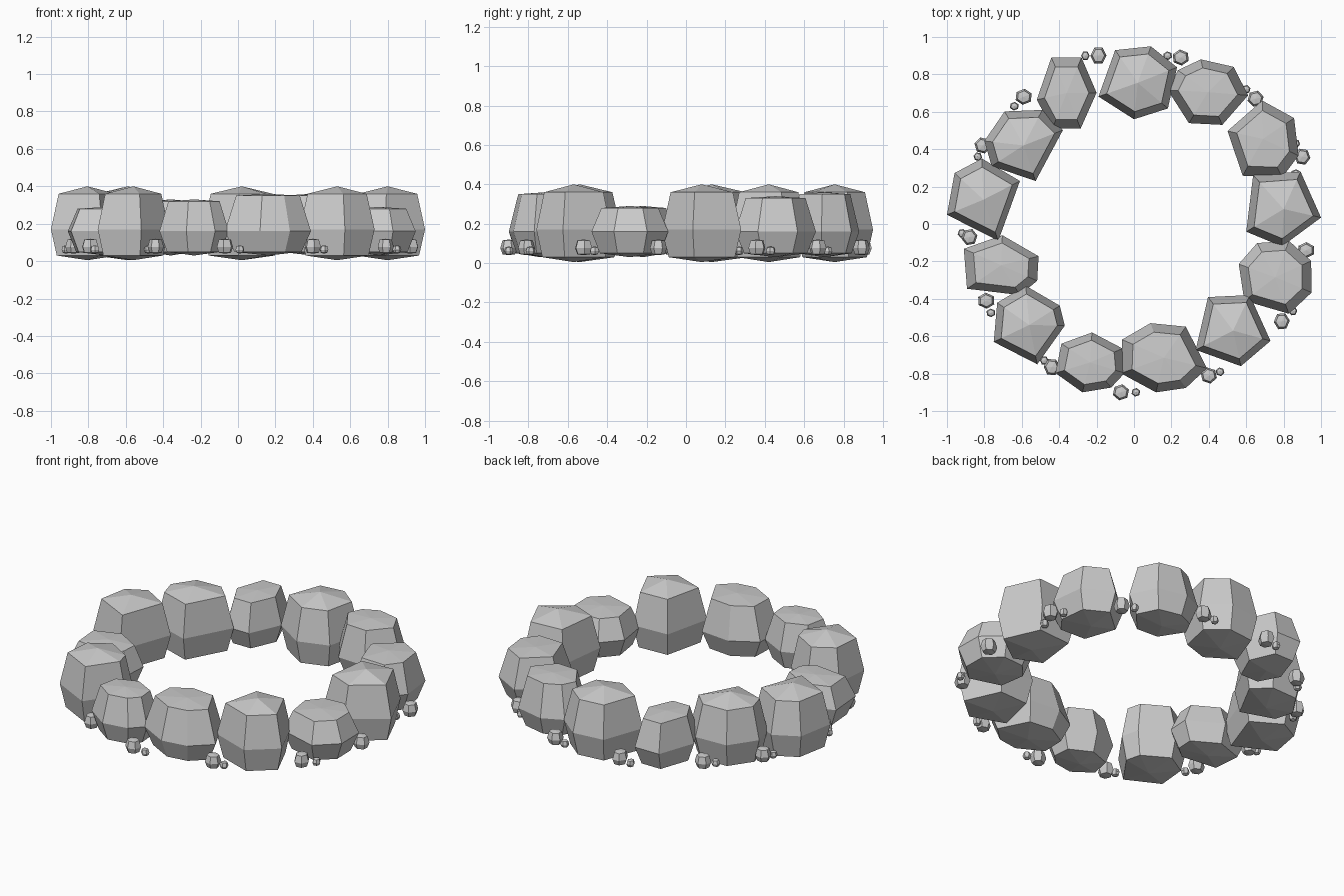
import bpy, bmesh
from math import cos, sin, radians

if "Cube" in bpy.data.objects:
    bpy.data.objects.remove(bpy.data.objects["Cube"])


def make_stone(name, x0, x1, y0, y1, angles, rings, bottom, top):
    """Faceted stone: one outline stacked in rings, closed by a shallow point at each end."""
    pts = [(cos(radians(a)), sin(radians(a))) for a in sorted(a % 360 for a in angles)]

    def fit(values, lo, hi):
        a, b = min(values), max(values)
        return [lo + (v - a) / (b - a) * (hi - lo) for v in values]

    xs, ys = fit([p[0] for p in pts], x0, x1), fit([p[1] for p in pts], y0, y1)
    cx, cy, n = (x0 + x1) / 2, (y0 + y1) / 2, len(pts)
    bm = bmesh.new()
    loops = [[bm.verts.new((cx + (x - cx) * s, cy + (y - cy) * s, z))
              for x, y in zip(xs, ys)] for z, s in rings]
    for lower, upper in zip(loops, loops[1:]):
        for i in range(n):
            j = (i + 1) % n
            bm.faces.new((lower[i], lower[j], upper[j], upper[i]))
    for loop, tip in ((loops[0], bottom), (loops[-1], top)):
        v = bm.verts.new((cx, cy, tip))
        for i in range(n):
            bm.faces.new((loop[i], loop[(i + 1) % n], v))
    bmesh.ops.recalc_face_normals(bm, faces=bm.faces)
    mesh = bpy.data.meshes.new(name)
    bm.to_mesh(mesh)
    bm.free()
    obj = bpy.data.objects.new(name, mesh)
    bpy.context.collection.objects.link(obj)


# Large stones: x range, y range, height, corner directions
STONES = [
    (-.19, .23, .56, .95, .40, (23, 72, 122, 203, 265, 315)),
    (.18, .61, .53, .88, .36, (-4, 50, 100, 138, 175, 242, 291)),
    (.50, .88, .25, .66, .34, (35, 92, 165, 236, 300, 340)),
    (.60, 1.0, -.12, .28, .40, (61, 128, 219, 273, 344)),
    (.56, .95, -.48, -.09, .29, (25, 70, 118, 160, 217, 290, 337)),
    (.33, .73, -.76, -.38, .40, (63, 123, 213, 284, 342)),
    (-.07, .39, -.90, -.53, .36, (60, 105, 150, 207, 262, 300, 342)),
    (-.42, -.05, -.90, -.58, .33, (28, 87, 141, 200, 258, 305, 340)),
    (-.75, -.37, -.75, -.33, .40, (0, 30, 93, 145, 204, 285)),
    (-.91, -.51, -.38, -.06, .29, (20, 85, 145, 222, 300, 335)),
    (-1.0, -.61, -.09, .35, .40, (28, 94, 139, 199, 290)),
    (-.80, -.38, .23, .61, .40, (22, 65, 120, 175, 215, 285)),
    (-.52, -.20, .51, .89, .33, (0, 60, 120, 190, 242, 298)),
]
for i, (x0, x1, y0, y1, h, angles) in enumerate(STONES):
    name = f"stone_{i + 1}"
    if h == .40:   # tall stones with a shallow pointed cap
        make_stone(name, x0, x1, y0, y1, angles,
                   [(.03, .84), (.17, 1), (.36, .79)], bottom=.005, top=h)
    else:          # flat-topped stones
        make_stone(name, x0, x1, y0, y1, angles,
                   [(.05, .78), (.16, 1), (h - .01, .74)], bottom=.03, top=h)

# Pebbles: a larger and a smaller one outside each gap
PEBBLES = [
    (-.19, .90, -.26, .90), (.25, .89, .18, .90), (.65, .67, .60, .72),
    (.90, .36, .865, .43), (.92, -.14, .865, .27), (.79, -.52, .85, -.465),
    (.40, -.81, .46, -.79), (-.07, -.90, .01, -.90), (-.44, -.765, -.48, -.73),
    (-.79, -.41, -.765, -.475), (-.88, -.07, -.92, -.05),
    (-.81, .42, -.835, .36), (-.59, .68, -.64, .63),
]
for i, (bx, by, sx, sy) in enumerate(PEBBLES):
    for label, x, y, r, top in (("pebble", bx, by, .043, .12), ("small_pebble", sx, sy, .023, .085)):
        h = top - .04
        make_stone(f"{label}_{i + 1}", x - r, x + r, y - r, y + r,
                   [i * 37 + k * 60 for k in range(6)],
                   [(.045, .75), (.04 + h * .45, 1), (top - .005, .75)], bottom=.04, top=top)
